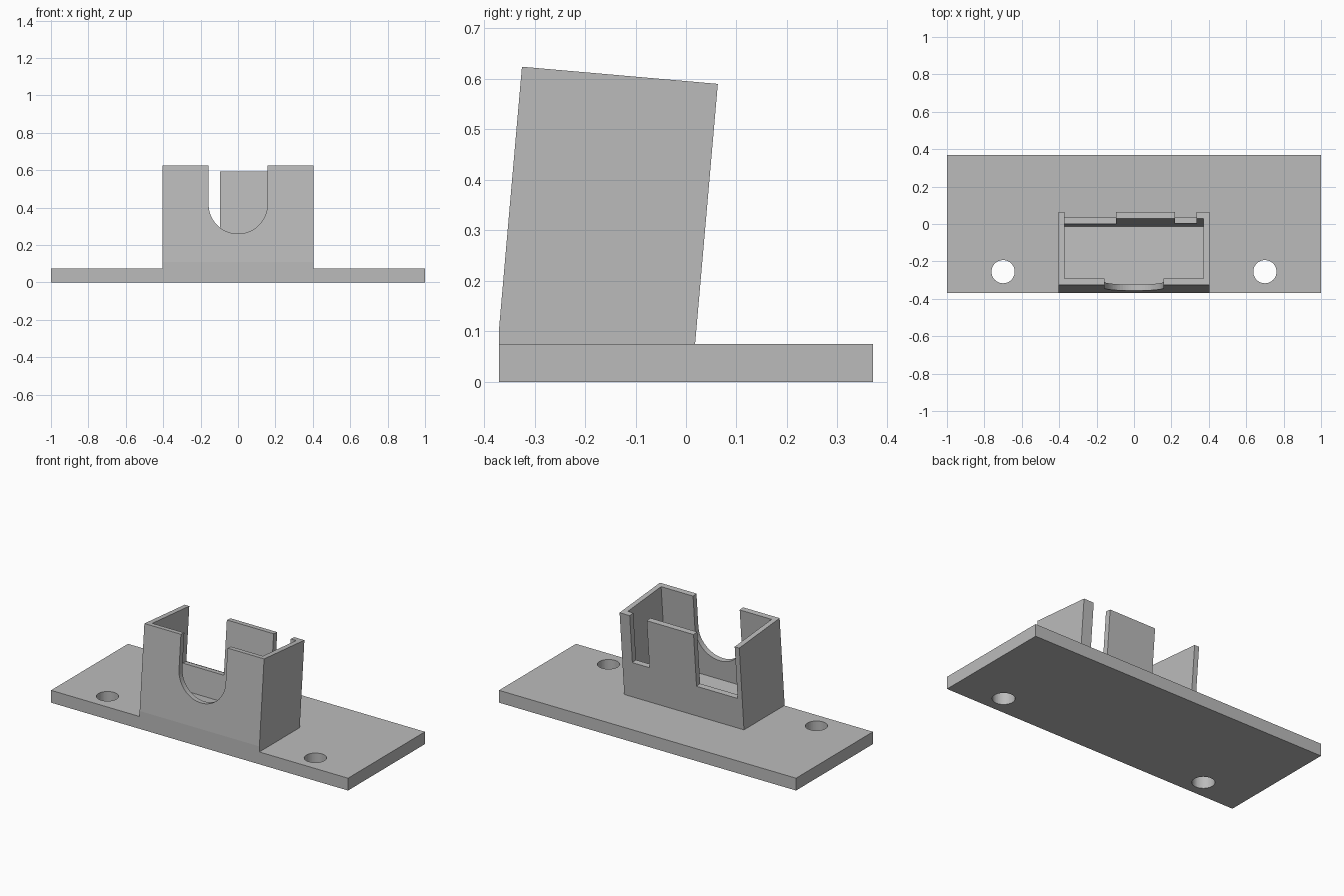
import bpy, bmesh
from math import sin, cos, pi, radians
from mathutils import Matrix

cube = bpy.data.objects.get("Cube")
if cube:
    bpy.data.objects.remove(cube, do_unlink=True)

grey = bpy.data.materials.new("plain grey")
grey.use_nodes = True
colour = (0.5, 0.5, 0.5, 1)
grey.diffuse_color = colour
grey.node_tree.nodes["Principled BSDF"].inputs["Base Color"].default_value = colour


def prism(name, points, offset, matrix=Matrix()):
    """Closed prism from a 3D outline swept along an offset."""
    bm = bmesh.new()
    face = bm.faces.new([bm.verts.new(p) for p in points])
    swept = bmesh.ops.extrude_face_region(bm, geom=[face])["geom"]
    bmesh.ops.translate(bm, vec=offset,
                        verts=[v for v in swept if isinstance(v, bmesh.types.BMVert)])
    bmesh.ops.recalc_face_normals(bm, faces=bm.faces)
    mesh = bpy.data.meshes.new(name)
    bm.to_mesh(mesh)
    bm.free()
    mesh.materials.append(grey)
    obj = bpy.data.objects.new(name, mesh)
    obj.matrix_world = matrix
    bpy.context.collection.objects.link(obj)
    return obj


def block(name, x, y, z, matrix=Matrix()):
    outline = [(x[0], y[0], z[0]), (x[1], y[0], z[0]), (x[1], y[1], z[0]), (x[0], y[1], z[0])]
    return prism(name, outline, (0, 0, z[1] - z[0]), matrix)


def cut(target, cutter):
    cutter.hide_render = True
    cutter.hide_set(True)
    cutter.display_type = 'WIRE'
    mod = target.modifiers.new(cutter.name, 'BOOLEAN')
    mod.operation = 'DIFFERENCE'
    mod.solver = 'EXACT'
    mod.object = cutter


# Base plate with two screw holes
plate_top, front = 0.075, -0.37
base = block("base_plate", (-1, 1), (front, -front), (0, plate_top))
for side, x in (("right", -0.7), ("left", 0.7)):
    ring = [(x + 0.062 * cos(a * pi / 24), -0.255 + 0.062 * sin(a * pi / 24), -0.1)
            for a in range(48)]
    cut(base, prism(side + "_hole_cutter", ring, (0, 0, 0.3)))

# Tilted holder frame, hinged at its lower back edge
tilt = radians(5)
frame = Matrix.Translation((0, 0.018, plate_top)) @ Matrix.Rotation(-tilt, 4, 'X')
depth, height, half, wall = 0.3895, 0.517, 0.403, 0.033
inner = half - 0.031

# Holder body, including the wedge that fills the gap under its front
side_outline = [frame @ p for p in [Matrix.Translation((-half, y, z)).to_translation()
                for y, z in ((0, 0), (0, height), (-depth, height), (-depth, 0))]]
side_outline.append((-half, front, plate_top))
holder = prism("tilted_holder", side_outline, (2 * half, 0, 0))

# Open cavity
cut(holder, block("cavity_cutter", (-inner, inner), (wall - depth, -wall - 0.002),
                  (wall, 1), frame))

# Rounded cable slot in the front wall
radius, centre = 0.157, 0.309
slot = [(radius * cos(pi + a * pi / 32), -0.5, centre + radius * sin(pi + a * pi / 32))
        for a in range(33)]
slot += [(radius, -0.5, 1), (-radius, -0.5, 1)]
cut(holder, prism("front_slot_cutter", slot, (0, 0.25, 0), frame))

# Two notches in the back wall, leaving a tongue between them
cut(holder, block("right_notch_cutter", (-inner, -0.095), (-0.1, 0.1), (0.19, 1), frame))
cut(holder, block("left_notch_cutter", (0.22, 0.335), (-0.1, 0.1), (0.22, 1), frame))
